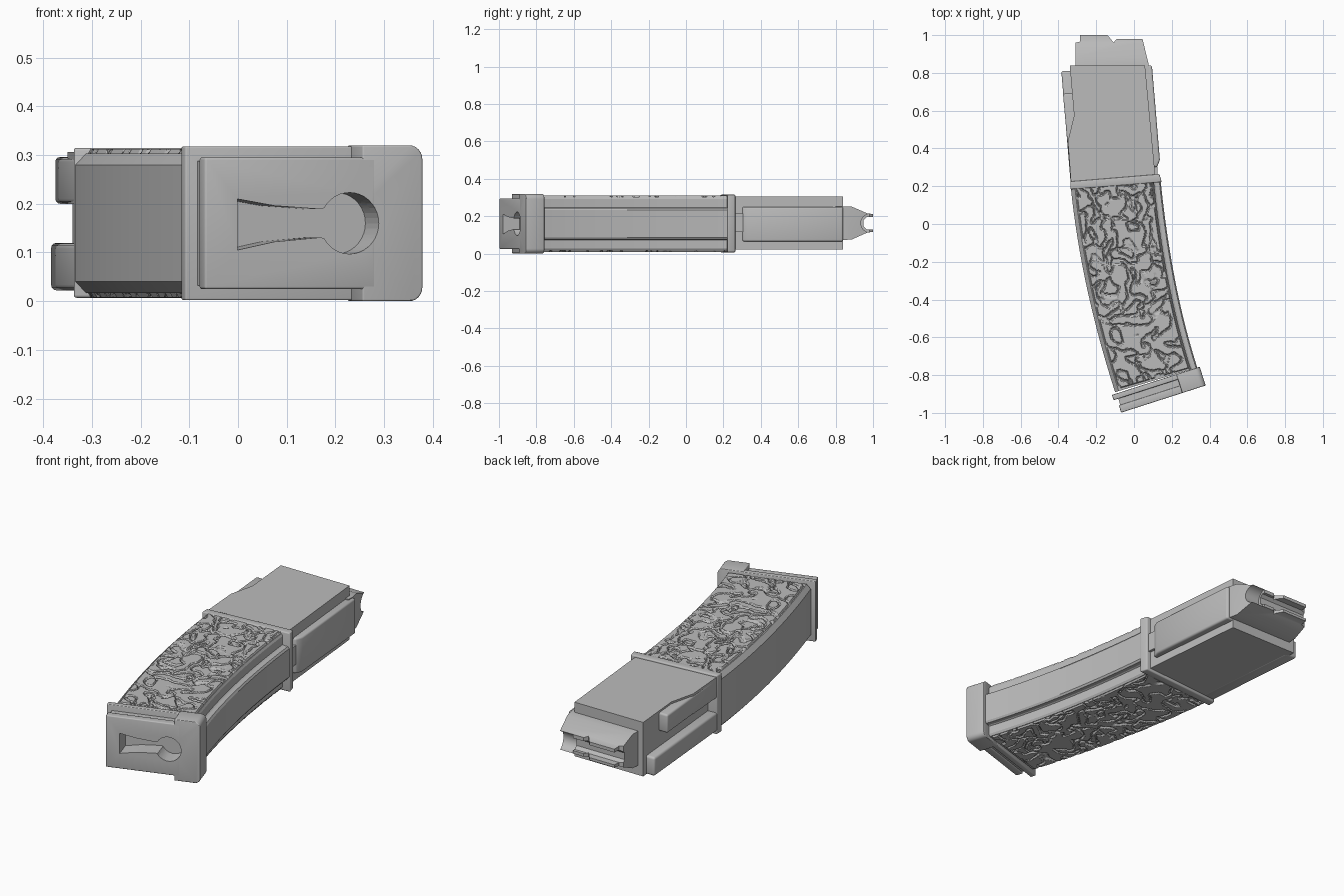
import bpy, bmesh, math
from mathutils import Vector, noise

cube = bpy.data.objects.get("Cube")
if cube:
    bpy.data.objects.remove(cube, do_unlink=True)

grey = bpy.data.materials.new("mid grey")
grey.use_nodes = True
COLOUR = (0.5, 0.5, 0.5, 1)
grey.diffuse_color = COLOUR
grey.node_tree.nodes["Principled BSDF"].inputs["Base Color"].default_value = COLOUR

# Frames that map a drawn outline plus a height into model space
TILT = math.radians(17.8)
C, S = math.cos(TILT), math.sin(TILT)


def flat(x, y, z):
    return (x, y, z)


def base(u, v, z):
    return (u * C - v * S, u * S + v * C, z)


def base_face(u, z, v):
    return base(u, v, z)


def side(y, z, x):
    return (x, y, z)


def finish(name, bm):
    bmesh.ops.recalc_face_normals(bm, faces=bm.faces)
    mesh = bpy.data.meshes.new(name)
    bm.to_mesh(mesh)
    bm.free()
    mesh.materials.append(grey)
    obj = bpy.data.objects.new(name, mesh)
    bpy.context.collection.objects.link(obj)
    return obj


def activate(obj):
    bpy.ops.object.select_all(action="DESELECT")
    obj.select_set(True)
    bpy.context.view_layer.objects.active = obj


def smooth(obj, angle=35):
    activate(obj)
    bpy.ops.object.shade_smooth_by_angle(angle=math.radians(angle))


def prism(name, pts, a, b, frame=flat, bevel=0):
    bm = bmesh.new()
    low = [bm.verts.new(frame(p, q, a)) for p, q in pts]
    high = [bm.verts.new(frame(p, q, b)) for p, q in pts]
    bm.faces.new(low)
    bm.faces.new(high)
    n = len(pts)
    for i in range(n):
        j = (i + 1) % n
        bm.faces.new((low[i], low[j], high[j], high[i]))
    obj = finish(name, bm)
    if bevel:
        mod = obj.modifiers.new("bevel", "BEVEL")
        mod.width, mod.segments = bevel, 3
        activate(obj)
        bpy.ops.object.modifier_apply(modifier=mod.name)
        smooth(obj)
    return obj


def box(p0, p1, q0, q1):
    return [(p0, q0), (p1, q0), (p1, q1), (p0, q1)]


def arc(p, q, r, start, end, steps):
    angles = [math.radians(start + (end - start) * i / steps) for i in range(steps + 1)]
    return [(p + r * math.cos(t), q + r * math.sin(t)) for t in angles]


def cut(obj, cutter, operation="DIFFERENCE"):
    mod = obj.modifiers.new("cut", "BOOLEAN")
    mod.operation, mod.object, mod.solver = operation, cutter, "EXACT"
    activate(obj)
    bpy.ops.object.modifier_apply(modifier=mod.name)


def discard(obj):
    bpy.data.objects.remove(obj, do_unlink=True)


# Curved edges of the lower body, from collar to base
LEFT = [Vector(p) for p in ((-0.335, 0.2), (-0.283, -0.321), (-0.10, -0.89))]
RIGHT = [Vector(p) for p in ((0.14, 0.24), (0.197, -0.331), (0.335, -0.76))]


def along(curve, t):
    return curve[0] * (1 - t) ** 2 + curve[1] * 2 * t * (1 - t) + curve[2] * t * t


def on_body(f, t):
    return along(LEFT, t).lerp(along(RIGHT, t), f)


# Curved body: cross-section with chamfered back and a raised spine
half = [(0, 0.12), (0.045, 0.143), (0.91, 0.143), (0.925, 0.132), (0.925, 0.088), (0.94, 0.084),
        (0.985, 0.084), (1, 0.074)]
section = [(f, 0.16 + h) for f, h in half] + [(f, 0.16 - h) for f, h in reversed(half)]
bm = bmesh.new()
rings = []
STEPS = 32
for i in range(STEPS + 1):
    t = i / STEPS
    rings.append([bm.verts.new((*on_body(f, t), z)) for f, z in section])
for r0, r1 in zip(rings, rings[1:]):
    for k in range(len(section)):
        m = (k + 1) % len(section)
        bm.faces.new((r0[k], r0[m], r1[m], r1[k]))
bm.faces.new(rings[0])
bm.faces.new(rings[-1])
smooth(finish("curved_body", bm), 25)


# Raised squiggle relief on both broad faces
def relief(name, sign, seed):
    cols, rows = 85, 205
    bm = bmesh.new()
    grid = []
    for j in range(rows + 1):
        row = []
        for i in range(cols + 1):
            p = on_body(0.055 + 0.85 * i / cols, 0.01 + 0.98 * j / rows)
            q = Vector((p.x * 13, p.y * 13, seed))
            q += noise.noise_vector(q * 0.8) * 0.7
            band = abs(noise.noise(q * 1.4))
            k = min(max((band - 0.07) / 0.06, 0), 1)
            if i in (0, cols) or j in (0, rows):
                k = 0
            row.append(bm.verts.new((p.x, p.y, 0.16 + sign * (0.1435 + 0.0085 * k))))
        grid.append(row)
    for a, b in zip(grid, grid[1:]):
        for i in range(cols):
            quad = (a[i], b[i], b[i + 1], a[i + 1])
            bm.faces.new(quad if sign > 0 else quad[::-1])
    mesh = bpy.data.meshes.new(name)
    bm.to_mesh(mesh)
    bm.free()
    mesh.materials.append(grey)
    bpy.context.collection.objects.link(bpy.data.objects.new(name, mesh))


relief("top_relief", 1, 3.0)
relief("bottom_relief", -1, 9.0)

# Collar between the curved body and the straight neck
prism("collar", [(-0.337, 0.183), (0.147, 0.222), (0.135, 0.264), (-0.337, 0.225)], 0.007, 0.315,
      bevel=0.006)

# Straight neck with rib, rail and catch
prism("neck", [(-0.34, 0.84), (-0.285, 0.2), (0.115, 0.23), (0.058, 0.84)], 0.023, 0.306)
prism("neck_rib", [(0.0, 0.84), (0.03, 0.31), (0.122, 0.30), (0.137, 0.34), (0.095, 0.84)],
      0.065, 0.25, bevel=0.01)
prism("rib_stub", [(0.05, 0.24), (0.127, 0.24), (0.122, 0.32), (0.05, 0.32)], 0.115, 0.215)
prism("lower_rail", [(-0.385, 0.81), (-0.31, 0.81), (-0.26, 0.21), (-0.335, 0.21)], 0.022, 0.12,
      bevel=0.012)
prism("upper_catch", [(-0.376, 0.69), (-0.30, 0.69), (-0.26, 0.21), (-0.333, 0.21)], 0.2, 0.296,
      bevel=0.01)
prism("catch_wedge", [(-0.318, 0.57), (-0.35, 0.44), (-0.333, 0.21), (-0.25, 0.21), (-0.28, 0.57)],
      0.2, 0.306)

# Feed lips: plan outline trimmed by a tapered, notched side profile
lips = prism("feed_lips", [(-0.31, 0.8), (-0.31, 0.96), (-0.287, 0.965), (-0.285, 1.0),
                           (-0.14, 1.0), (-0.108, 0.96), (-0.092, 0.98), (0.045, 0.98),
                           (0.08, 0.835), (0.08, 0.8)], 0.04, 0.28)
profile = [(0.79, 0.255), (0.885, 0.252), (0.97, 0.215), (1.02, 0.21), (1.02, 0.195), (0.965, 0.195),
           (0.95, 0.18), (0.95, 0.145), (0.965, 0.13), (1.02, 0.13), (1.02, 0.118), (0.97, 0.113),
           (0.885, 0.075), (0.79, 0.072)]
trim = prism("lips_trim", profile, -0.5, 0.5, side)
cut(lips, trim, "INTERSECT")
scoop = prism("lips_scoop", arc(0.985, 0.163, 0.05, 0, 345, 23), -0.03, 0.2, side)
cut(lips, scoop)
discard(trim)
discard(scoop)
smooth(lips, 30)

# Base: flange, grooved floor plate and full-height rounded toe
flange = prism("base_flange", box(-0.388, 0.06, -0.855, -0.826), 0.002, 0.318, base, 0.004)
plate = prism("floor_plate", box(-0.37, 0.0, -0.93, -0.89), 0.025, 0.295, base, 0.005)
spacer = prism("plate_spacer", box(-0.362, 0.0, -0.892, -0.85), 0.032, 0.288, base)
toe_outline = ([(-0.03, 0.0)] + arc(0.072, 0.028, 0.028, -90, 0, 6)
               + arc(0.072, 0.292, 0.028, 0, 90, 6) + [(-0.03, 0.32)])
toe = prism("base_toe", toe_outline, -0.93, -0.826, base_face, 0.004)

# Keyhole opening in the base
keyhole = ([(-0.30, 0.21), (-0.30, 0.105), (-0.22, 0.122), (-0.12, 0.131)]
           + arc(-0.058, 0.16, 0.063, -150, 150, 30) + [(-0.12, 0.189), (-0.22, 0.196)])
cutter = prism("keyhole_cutter", keyhole, -0.96, -0.84, base_face)
for part in (flange, plate, spacer, toe):
    cut(part, cutter)
    smooth(part, 30)
discard(cutter)
